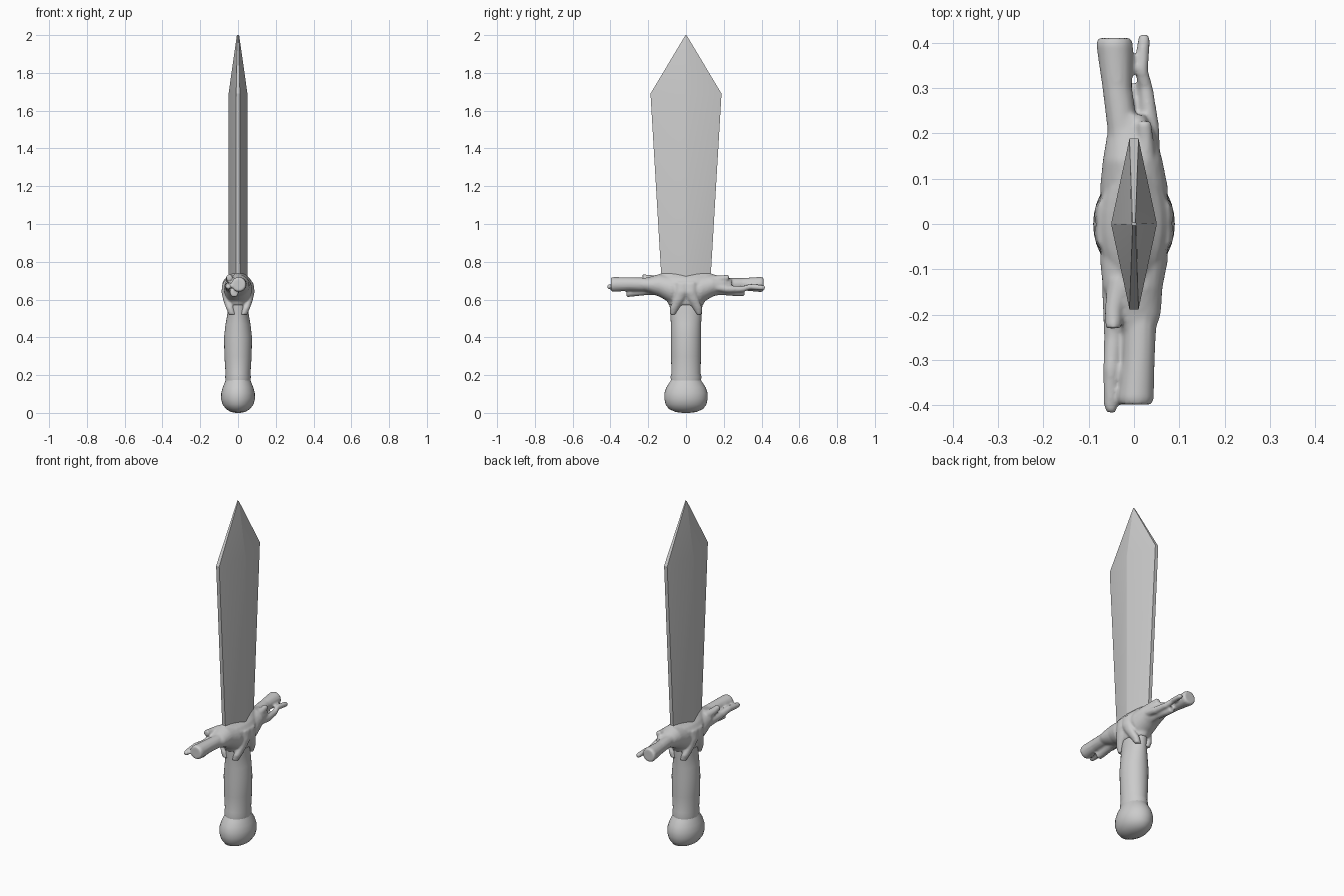
import bpy, bmesh, math


def link(name, bm):
    bmesh.ops.recalc_face_normals(bm, faces=bm.faces)
    me = bpy.data.meshes.new(name)
    bm.to_mesh(me)
    bm.free()
    ob = bpy.data.objects.new(name, me)
    bpy.context.collection.objects.link(ob)
    return ob


def smooth(ob, angle):
    bpy.ops.object.select_all(action='DESELECT')
    ob.select_set(True)
    bpy.context.view_layer.objects.active = ob
    bpy.ops.object.shade_smooth_by_angle(angle=math.radians(angle))


def bridge(bm, rings):
    n = len(rings[0])
    for a, b in zip(rings, rings[1:]):
        for i in range(n):
            j = (i + 1) % n
            bm.faces.new((a[i], a[j], b[j], b[i]))
    bm.faces.new(rings[0])
    bm.faces.new(rings[-1])


def loft(bm, sections, axis, n=24):
    """Elliptical rings (x, y, z, rx, other radius) stacked along Z or Y."""
    rings = []
    for x, y, z, r1, r2 in sections:
        ring = []
        for i in range(n):
            t = 2 * math.pi * i / n
            a, b = r1 * math.cos(t), r2 * math.sin(t)
            co = (x + a, y + b, z) if axis == 'Z' else (x + a, y, z + b)
            ring.append(bm.verts.new(co))
        rings.append(ring)
    bridge(bm, rings)


def upright(bm, profile, n=32):
    loft(bm, [(0, 0, z, rx, ry) for z, rx, ry in profile], 'Z', n)


def twig(bm, pts):
    """Round branch along y with a slightly rounded end."""
    secs = [(x, y, z, r, r) for x, y, z, r in pts]
    loft(bm, secs, 'Y', 14)


# blade: six-sided section with a central ridge
bm = bmesh.new()
rings = []
for z, hx, hy, e in [(0.64, 0.05, 0.122, 0.01), (0.76, 0.05, 0.133, 0.01),
                     (1.69, 0.05, 0.188, 0.01), (2.0, 0.006, 0.003, 0.003)]:
    rings.append([bm.verts.new((x, y, z)) for x, y in
                  [(hx, -0.012 * hy), (hx, 0.012 * hy), (e, hy), (-e, hy),
                   (-hx, 0.012 * hy), (-hx, -0.012 * hy), (-e, -hy), (e, -hy)]])
bridge(bm, rings)
smooth(link("blade", bm), 25)

# grip
bm = bmesh.new()
upright(bm, [(0.15, 0.064, 0.076), (0.19, 0.068, 0.082), (0.21, 0.066, 0.077),
             (0.30, 0.072, 0.079), (0.40, 0.074, 0.08), (0.47, 0.066, 0.08),
             (0.53, 0.055, 0.083), (0.60, 0.055, 0.09), (0.64, 0.05, 0.09)])
smooth(link("grip", bm), 40)

# pommel
bm = bmesh.new()
upright(bm, [(0.0, 0.012, 0.02), (0.005, 0.038, 0.055), (0.02, 0.063, 0.09),
             (0.045, 0.082, 0.108), (0.075, 0.09, 0.115), (0.105, 0.089, 0.114),
             (0.135, 0.081, 0.104), (0.16, 0.071, 0.088), (0.185, 0.06, 0.072)])
smooth(link("pommel", bm), 50)

# crossguard: core, arms, roots and twigs fused into one gnarled form
bm = bmesh.new()
upright(bm, [(0.57, 0.058, 0.09), (0.61, 0.068, 0.11), (0.65, 0.08, 0.13),
             (0.69, 0.077, 0.14), (0.715, 0.06, 0.138), (0.74, 0.03, 0.134)])
for s in (-1, 1):
    loft(bm, [(0, 0, 0.65, 0.07, 0.06), (0, s * 0.08, 0.655, 0.075, 0.075),
              (-0.003, s * 0.14, 0.675, 0.066, 0.06),
              (-0.006 * s, s * 0.20, 0.678, 0.053, 0.04),
              (-0.01 * s, s * 0.24, 0.68, 0.035, 0.03)], 'Y')
    for sx in (-1, 1):
        # roots leaving a pointed notch over the grip
        loft(bm, [(sx * 0.03, s * 0.07, 0.52, 0.018, 0.014),
                  (sx * 0.042, s * 0.06, 0.555, 0.022, 0.026),
                  (sx * 0.057, s * 0.04, 0.595, 0.021, 0.03),
                  (sx * 0.067, s * 0.02, 0.64, 0.021, 0.036),
                  (sx * 0.066, s * 0.02, 0.69, 0.016, 0.035)], 'Z', 16)

# main branches
twig(bm, [(-0.01, 0.12, 0.68, 0.045), (-0.025, 0.21, 0.68, 0.034),
          (-0.037, 0.30, 0.681, 0.033), (-0.043, 0.398, 0.68, 0.041),
          (-0.043, 0.41, 0.68, 0.036)])
twig(bm, [(0.01, -0.12, 0.68, 0.045), (0.014, -0.21, 0.68, 0.036),
          (0.01, -0.30, 0.682, 0.036), (0.004, -0.385, 0.68, 0.04),
          (0.004, -0.398, 0.68, 0.035)])
# long thin twigs
twig(bm, [(0.035, 0.14, 0.67, 0.024), (0.035, 0.22, 0.655, 0.02),
          (0.026, 0.30, 0.655, 0.016), (0.016, 0.34, 0.668, 0.015),
          (0.022, 0.405, 0.663, 0.014), (0.022, 0.418, 0.663, 0.01)])
twig(bm, [(-0.045, -0.14, 0.665, 0.026), (-0.045, -0.25, 0.665, 0.021),
          (-0.05, -0.32, 0.675, 0.018), (-0.052, -0.40, 0.668, 0.015),
          (-0.05, -0.416, 0.667, 0.01)])
# lower broken twigs
twig(bm, [(0.0, 0.12, 0.655, 0.035), (0.005, 0.2, 0.645, 0.022),
          (0.0, 0.27, 0.637, 0.02), (-0.005, 0.31, 0.635, 0.017)])
twig(bm, [(-0.01, -0.12, 0.655, 0.035), (-0.015, -0.2, 0.65, 0.026),
          (-0.02, -0.27, 0.64, 0.023), (-0.02, -0.315, 0.634, 0.022)])
# upper stubs
twig(bm, [(0.025, 0.12, 0.70, 0.025), (0.025, 0.19, 0.71, 0.018),
          (0.022, 0.227, 0.717, 0.016)])
twig(bm, [(-0.03, -0.12, 0.70, 0.028), (-0.045, -0.19, 0.71, 0.02),
          (-0.046, -0.23, 0.717, 0.017)])
guard = link("crossguard", bm)
m = guard.modifiers.new("fuse", 'REMESH')
m.mode, m.voxel_size, m.use_smooth_shade = 'VOXEL', 0.006, True
m = guard.modifiers.new("soften", 'SMOOTH')
m.factor, m.iterations = 0.5, 4
